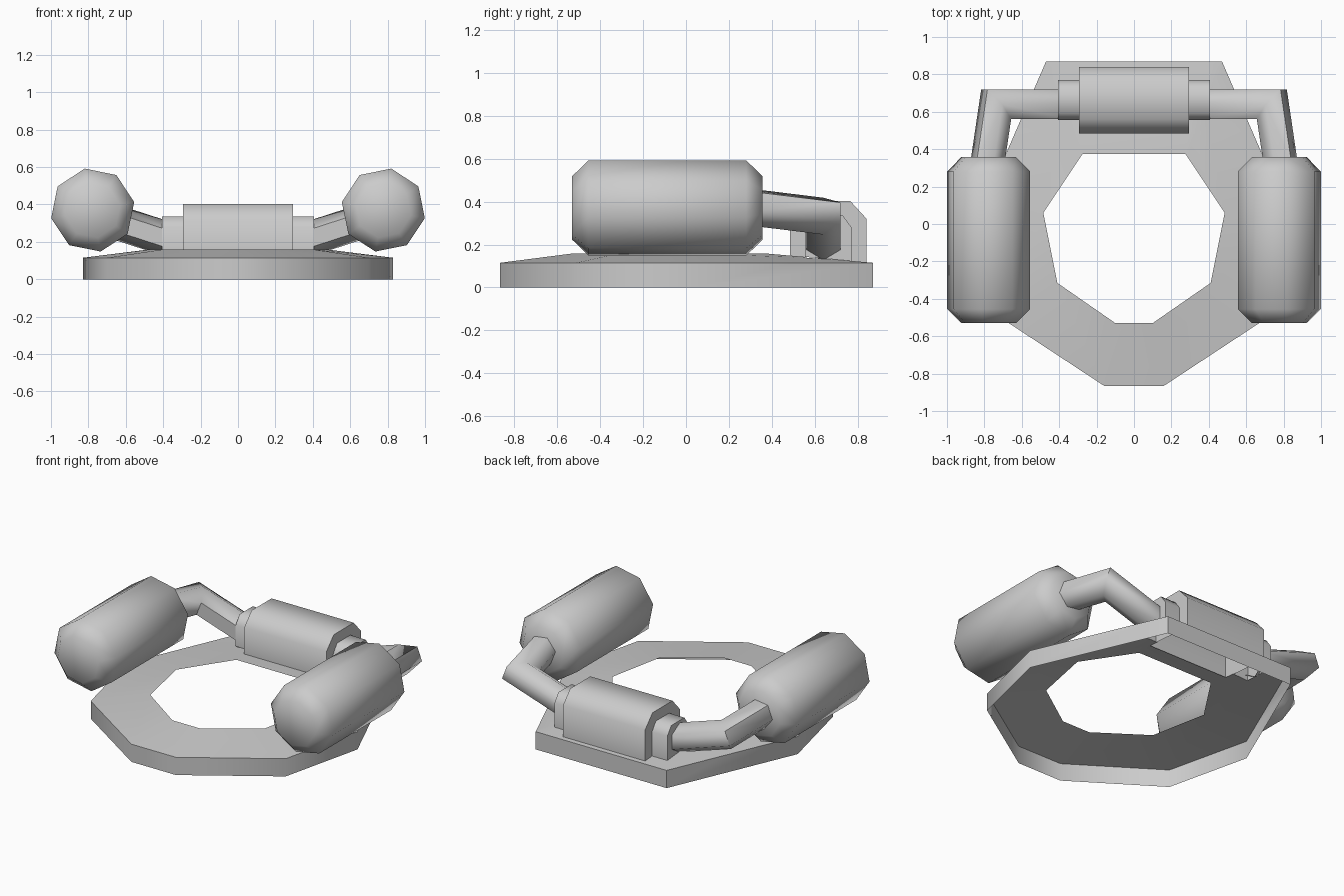
import bpy, bmesh, math
from mathutils import Vector

if "Cube" in bpy.data.objects:
    bpy.data.objects.remove(bpy.data.objects["Cube"])


def finish(name, bm, mirror=False):
    bmesh.ops.recalc_face_normals(bm, faces=bm.faces)
    me = bpy.data.meshes.new(name)
    bm.to_mesh(me)
    bm.free()
    ob = bpy.data.objects.new(name, me)
    bpy.context.collection.objects.link(ob)
    if mirror:
        ob.modifiers.new("mirror", 'MIRROR')
    bpy.ops.object.select_all(action='DESELECT')
    ob.select_set(True)
    bpy.context.view_layer.objects.active = ob
    bpy.ops.object.shade_smooth_by_angle(angle=math.radians(60))
    return ob


def loft(rings, start=False, end=False, closed=True):
    bm = bmesh.new()
    vs = [[bm.verts.new(p) for p in r] for r in rings]
    n = len(rings[0])
    for a, b in zip(vs, vs[1:]):
        for i in range(n if closed else n - 1):
            j = (i + 1) % n
            bm.faces.new((a[i], a[j], b[j], b[i]))
    if start:
        bm.faces.new(vs[0])
    if end:
        bm.faces.new(vs[-1])
    return bm


def octagon(half, z):
    pts = half + [(-x, y) for x, y in reversed(half)]
    return [(x, y, z) for x, y in pts]


def collar_z(y):
    return 0.115 + (0.87 - y) / 0.495 * 0.043


# Collar: open-bottomed shell, cut away under the back housing
outer = [(0.47, 0.87), (0.83, 0.04), (0.70, -0.51), (0.16, -0.865)]
inner = [(0.275, 0.375), (0.485, 0.06), (0.41, -0.315), (0.10, -0.53)]
bm = loft([octagon(outer, 0), octagon(outer, 0.115), octagon(inner, 0.158)])
cuts = [((s * x, 0, 0), (1, 0, 0)) for s in (-1, 1) for x in (0.29, 0.4)]
cuts += [((0, y, 0), (0, 1, 0)) for y in (0.495, 0.56, 0.765, 0.835)]
for co, no in cuts:
    top = [f for f in bm.faces if f.calc_center_median().z > 0.1
           and f.calc_center_median().y > 0.3]
    geom = set(top)
    for f in top:
        geom.update(f.edges)
        geom.update(f.verts)
    bmesh.ops.bisect_plane(bm, geom=list(geom), plane_co=co, plane_no=no)
hidden = []
for f in bm.faces:
    c = f.calc_center_median()
    if c.z > 0.1 and ((abs(c.x) < 0.29 and 0.495 < c.y < 0.835)
                      or (abs(c.x) < 0.4 and 0.56 < c.y < 0.765)):
        hidden.append(f)
bmesh.ops.delete(bm, geom=hidden, context='FACES')
finish("collar", bm)


# Back housing and its narrower end blocks, open underneath
def block(name, prof, x0, x1, start, mirror):
    y0, y1 = prof[0][0], prof[-1][0]
    full = [(y0, collar_z(y0))] + prof + [(y1, collar_z(y1))]
    rings = [[(x, y, z) for y, z in full] for x in (x0, x1)]
    finish(name, loft(rings, start, True, closed=False), mirror)


block("back_housing", [(0.485, 0.32), (0.56, 0.402), (0.765, 0.402), (0.84, 0.32)],
      -0.295, 0.295, True, False)
block("housing_end_block", [(0.555, 0.28), (0.595, 0.335), (0.73, 0.335), (0.77, 0.28)],
      0.295, 0.405, False, True)

# Bent arms: hexagonal tube mitred at the elbow
a, b, c = Vector((0.36, 0.64, 0.21)), Vector((0.737, 0.64, 0.332)), Vector((0.783, 0.33, 0.37))
d1, d2 = (b - a).normalized(), (c - b).normalized()
side = Vector((0, 1, 0))
up = d1.cross(side).normalized()
ring = [a + 0.092 * (math.sin(t) * side + math.cos(t) * up)
        for t in (i * math.tau / 6 for i in range(6))]


def slide(points, d, origin, normal):
    return [p + d * ((origin - p).dot(normal) / d.dot(normal)) for p in points]


elbow = slide(ring, d1, b, d1 + d2)
tip = slide(elbow, d2, c, side)
finish("arm", loft([ring, elbow, tip]), True)

# Side canisters: eight-sided with chamfered ends
rings = []
for y, r in ((-0.53, 0.15), (-0.455, 0.226), (0.28, 0.226), (0.357, 0.15)):
    rings.append([(0.777 + r * math.cos(t), y, 0.37 + r * math.sin(t))
                  for t in (math.radians(79 + 45 * i) for i in range(8))])
finish("side_canister", loft(rings, True, True), True)
